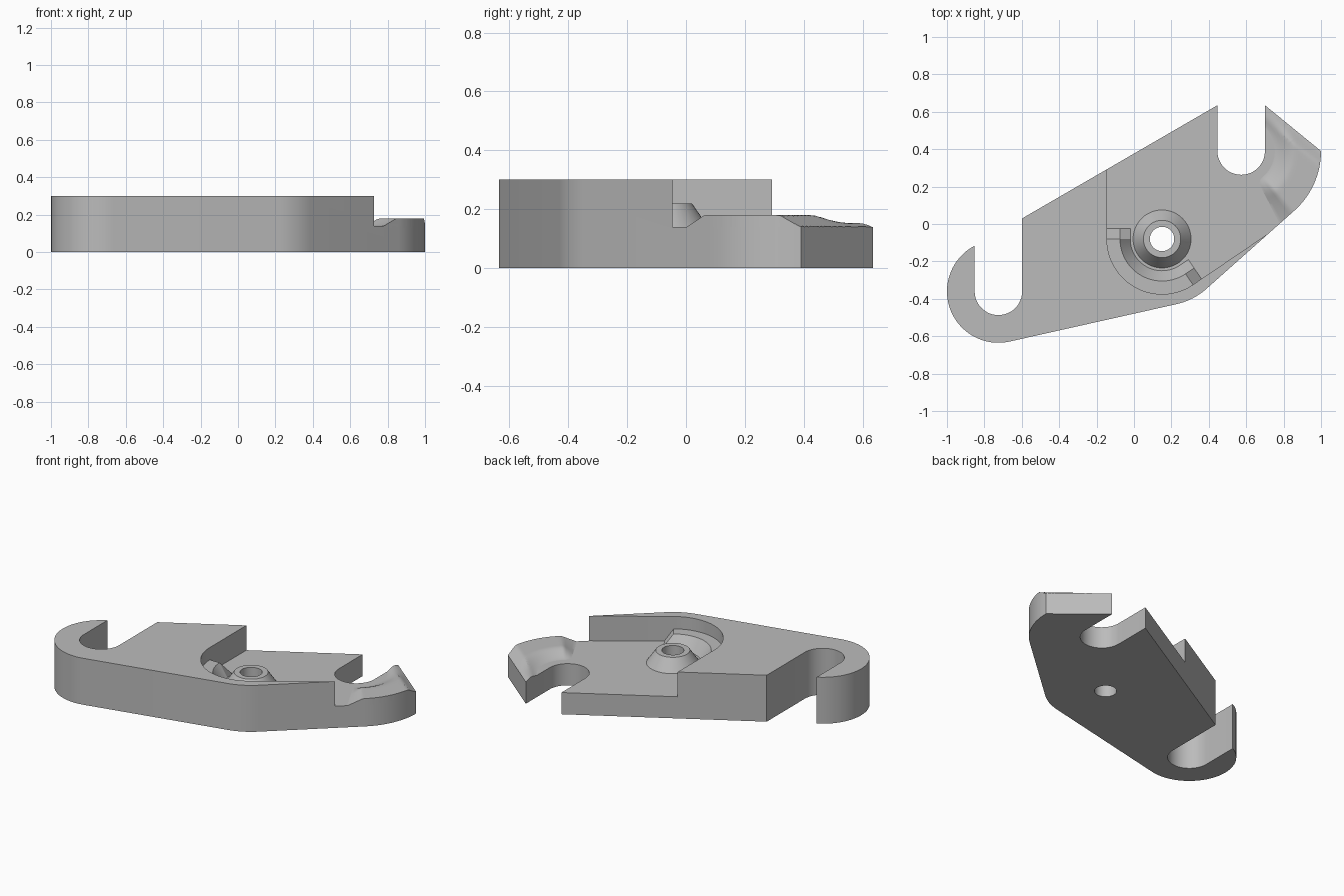
import bpy, bmesh
from math import sin, cos, radians, hypot, atan2, degrees

old = bpy.data.objects.get("Cube")
if old:
    bpy.data.objects.remove(old, do_unlink=True)

grey = bpy.data.materials.new("plain grey")
grey.use_nodes = True
grey.diffuse_color = (0.5, 0.5, 0.5, 1)
grey.node_tree.nodes["Principled BSDF"].inputs["Base Color"].default_value = (0.5, 0.5, 0.5, 1)

PIVOT, HOOK_L, HOOK_R = (0.15, -0.08), (-0.725, -0.36), (0.573, 0.39)
FLOOR, TOP, STEP = 0.14, 0.3, 0.22
SLOT = 0.127


def arc(c, r, a, b, n=24):
    angles = [radians(a + (b - a) * i / n) for i in range(n + 1)]
    return [(c[0] + r * cos(t), c[1] + r * sin(t)) for t in angles]


def finish(bm, name):
    bmesh.ops.recalc_face_normals(bm, faces=bm.faces)
    mesh = bpy.data.meshes.new(name)
    bm.to_mesh(mesh)
    bm.free()
    mesh.materials.append(grey)
    ob = bpy.data.objects.new(name, mesh)
    bpy.context.collection.objects.link(ob)
    return ob


def prism(name, outline, z0, z1):
    bm = bmesh.new()
    face = bm.faces.new([bm.verts.new((x, y, z0)) for x, y in outline])
    up = bmesh.ops.extrude_face_region(bm, geom=[face])["geom"]
    verts = [v for v in up if isinstance(v, bmesh.types.BMVert)]
    bmesh.ops.translate(bm, verts=verts, vec=(0, 0, z1 - z0))
    return finish(bm, name)


def loft(name, sections, closed=False):
    """Skin a row of closed cross-sections."""
    bm = bmesh.new()
    rows = [[bm.verts.new(p) for p in s] for s in sections]
    n = len(rows[0])
    for i in range(len(rows) if closed else len(rows) - 1):
        a, b = rows[i], rows[(i + 1) % len(rows)]
        for j in range(n):
            k = (j + 1) % n
            bm.faces.new((a[j], a[k], b[k], b[j]))
    if not closed:
        bm.faces.new(rows[0])
        bm.faces.new(rows[-1])
    return finish(bm, name)


def activate(ob):
    bpy.ops.object.select_all(action="DESELECT")
    ob.select_set(True)
    bpy.context.view_layer.objects.active = ob


def cut(ob, cutter, operation="DIFFERENCE"):
    activate(ob)
    mod = ob.modifiers.new("cut", "BOOLEAN")
    mod.operation, mod.solver, mod.object = operation, "EXACT", cutter
    bpy.ops.object.modifier_apply(modifier=mod.name)
    bpy.data.objects.remove(cutter, do_unlink=True)


def smooth(ob, angle=25):
    activate(ob)
    bpy.ops.object.shade_smooth_by_angle(angle=radians(angle))


# Plate outline with an open slot at each end
outline = [(0.446, 0.635), (-0.598, 0.03)]
outline += arc(HOOK_L, SLOT, 0, -180)
outline += arc(HOOK_L, 0.275, 117.5, 282.4, 32)
outline += arc(PIVOT, 0.357, -77.6, -48, 10)
outline += arc(HOOK_R, 0.427, -48, 0, 16)
outline += [(0.70, 0.635)]
outline += arc(HOOK_R, SLOT, 0, -180)

plate = prism("plate", outline, 0, TOP)

# Sunken half with a round wall about the pivot
pocket = arc(PIVOT, 0.295, 180, 304, 32) + [(0.675, -0.08), (1.5, 0.48), (1.5, 1), (-0.145, 1)]
cut(plate, prism("pocket_cutter", pocket, FLOOR, 0.5))
cut(plate, prism("hole_cutter", arc(PIVOT, 0.065, 0, 352.5, 47), -0.1, 0.5))
smooth(plate)

# Conical boss around the hole
boss_profile = [(0.155, FLOOR), (0.1, STEP), (0.065, STEP), (0.065, FLOOR)]
rings = [[(*p, z) for p in arc(PIVOT, r, 0, 352.5, 47)] for r, z in boss_profile]
smooth(loft("pivot_boss", rings, closed=True))

# Curved ledge against the round wall, ramped at both ends
ledge_profile = [(0.17, FLOOR), (0.225, STEP), (0.295, STEP), (0.295, FLOOR)]


def ledge_section(deg, slide=0, low=False):
    t = radians(deg)
    dx, dy = -sin(t) * slide, cos(t) * slide
    return [(PIVOT[0] + r * cos(t) + dx, PIVOT[1] + r * sin(t) + dy,
             (FLOOR + (z - FLOOR) * 0.01) if low else z) for r, z in ledge_profile]


sections = [ledge_section(180, -0.055, True)]
sections += [ledge_section(180 + 124 * i / 32) for i in range(33)]
sections += [ledge_section(304, 0.055, True)]
smooth(loft("ledge", sections))


# Raised lip sweeping around the right hook, fading at the tip
def ramp(v, a, b):
    return min(1, max(0, (v - a) / (b - a)))


def lip_height(x, y):
    dx, dy = x - HOOK_R[0], y - HOOK_R[1]
    r, ang = hypot(dx, dy), degrees(atan2(dy, dx))
    tip = (1.0 - x) * 0.63 + (0.39 - y) * 0.777
    rise = ramp(r, 0.17, 0.29)
    rise = rise * rise * (3 - 2 * rise)
    return FLOOR - 0.001 + 0.041 * rise * ramp(ang, -62, -50) * ramp(tip, 0, 0.06)


lip_sections = []
for i in range(61):
    ray = [arc(HOOK_R, 0.15 + 0.33 * j / 24, a, a, 1)[0]
           for j in range(25) for a in (-66 + 131 * i / 60,)]
    top = [(x, y, lip_height(x, y)) for x, y in ray]
    base = [(x, y, FLOOR - 0.01) for x, y in (ray[-1], ray[0])]
    lip_sections.append(top + base)
lip = loft("hook_lip", lip_sections)
cut(lip, prism("lip_cutter", outline, 0, TOP), "INTERSECT")
smooth(lip)
